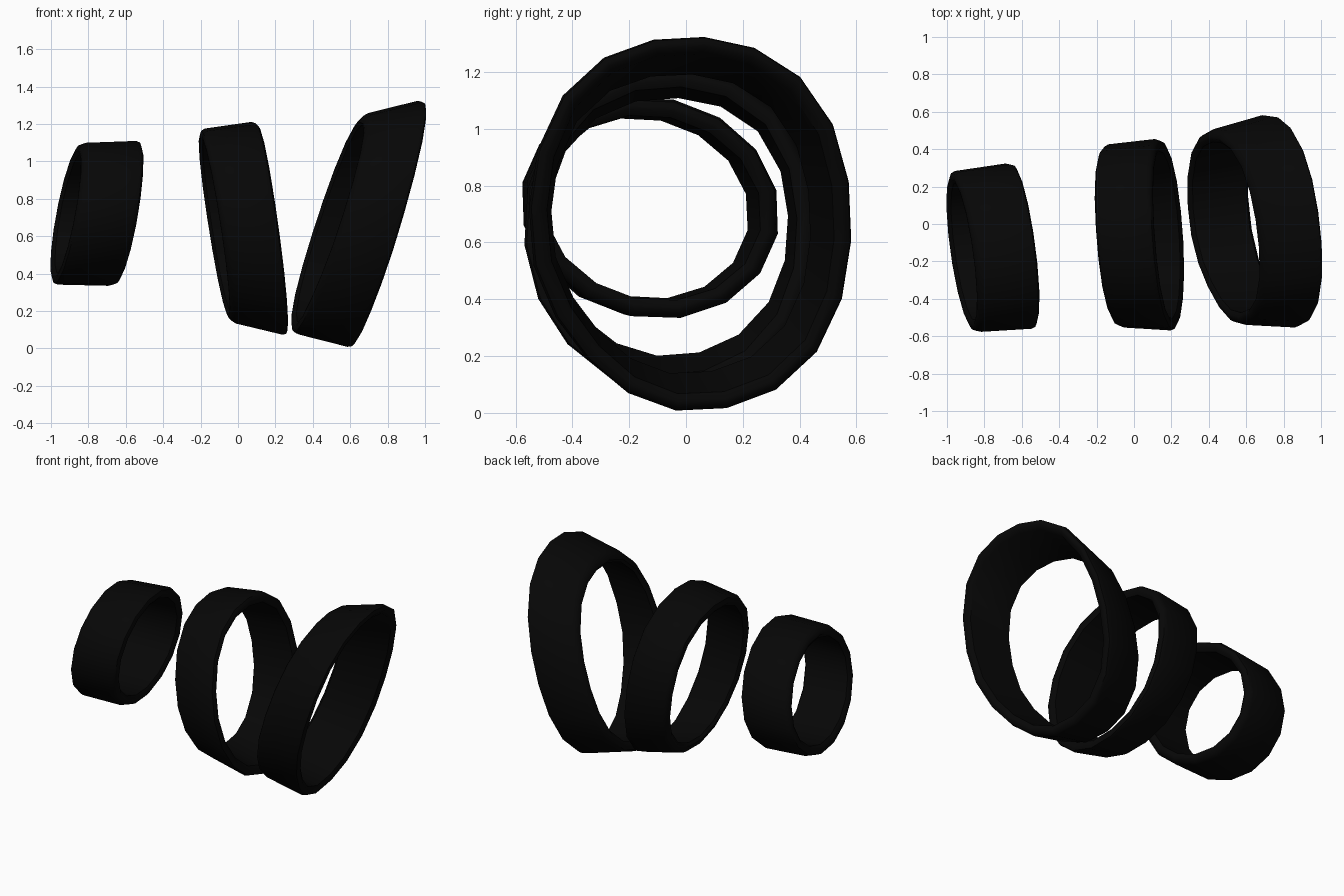
import bpy, bmesh, math
from mathutils import Vector

cube = bpy.data.objects.get("Cube")
if cube:
    bpy.data.objects.remove(cube, do_unlink=True)

black = bpy.data.materials.new("matte_black")
black.use_nodes = True
color = (0.002, 0.002, 0.002, 1)
black.diffuse_color = color
bsdf = next(n for n in black.node_tree.nodes if n.type == "BSDF_PRINCIPLED")
bsdf.inputs["Base Color"].default_value = color
bsdf.inputs["Roughness"].default_value = 0.8

# Rounded band section: (position across width, depth below outer surface)
SECTION = [(0, .45), (.03, .15), (.1, 0), (.9, 0), (.97, .15),
           (1, .45), (1, .65), (.95, 1), (.05, 1), (0, .65)]
THICKNESS = 0.066


def band(name, sides, phase, bulges, left, right):
    """Loft a slanted oval band; each rim is (centre, y axis, z axis).
    bulges widen the oval's diagonals: up-back, up-front, low-front, low-back."""
    left, right = [[Vector(v) for v in rim] for rim in (left, right)]
    bm = bmesh.new()
    rings = []
    for i in range(sides):
        degrees = (360 * i / sides + phase) % 360
        angle = math.radians(degrees)
        bulge = 1.008 + bulges[int(degrees // 90)] * math.sin(2 * angle) ** 2
        ring = []
        for t, depth in SECTION:
            centre, u, v = [a.lerp(b, t) for a, b in zip(left, right)]
            spoke = u * math.cos(angle) + v * math.sin(angle)
            spoke *= bulge - depth * THICKNESS / spoke.length
            ring.append(bm.verts.new(centre + spoke))
        rings.append(ring)
    n = len(SECTION)
    for i in range(sides):
        a, b = rings[i], rings[(i + 1) % sides]
        for j in range(n):
            k = (j + 1) % n
            bm.faces.new((a[j], a[k], b[k], b[j]))
    bmesh.ops.recalc_face_normals(bm, faces=bm.faces)
    mesh = bpy.data.meshes.new(name)
    bm.to_mesh(mesh)
    bm.free()
    mesh.materials.append(black)
    obj = bpy.data.objects.new(name, mesh)
    bpy.context.collection.objects.link(obj)
    bpy.ops.object.select_all(action="DESELECT")
    obj.select_set(True)
    bpy.context.view_layer.objects.active = obj
    bpy.ops.object.shade_smooth_by_angle(angle=math.radians(40))


# Three separate bands, from the smallest to the largest
band("small_band", 16, 9, (0, 0, 0, 0),
     ((-.92, -.15, .72), (-.055, .43, 0), (.07, -.03, .38)),
     ((-.585, -.115, .722), (-.055, .445, 0), (.065, -.03, .39)))
band("medium_band", 18, 5, (.045, .03, -.01, .02),
     ((-.125, -.065, .655), (-.035, .485, 0), (-.08, 0, .513)),
     ((.185, -.057, .64), (-.035, .512, 0), (-.08, 0, .572)))
band("large_band", 20, 13, (.04, .045, -.04, .04),
     ((.48, -.02, .665), (-.07, .515, 0), (.188, 0, .582)),
     ((.805, .018, .665), (-.07, .57, 0), (.193, 0, .663)))
